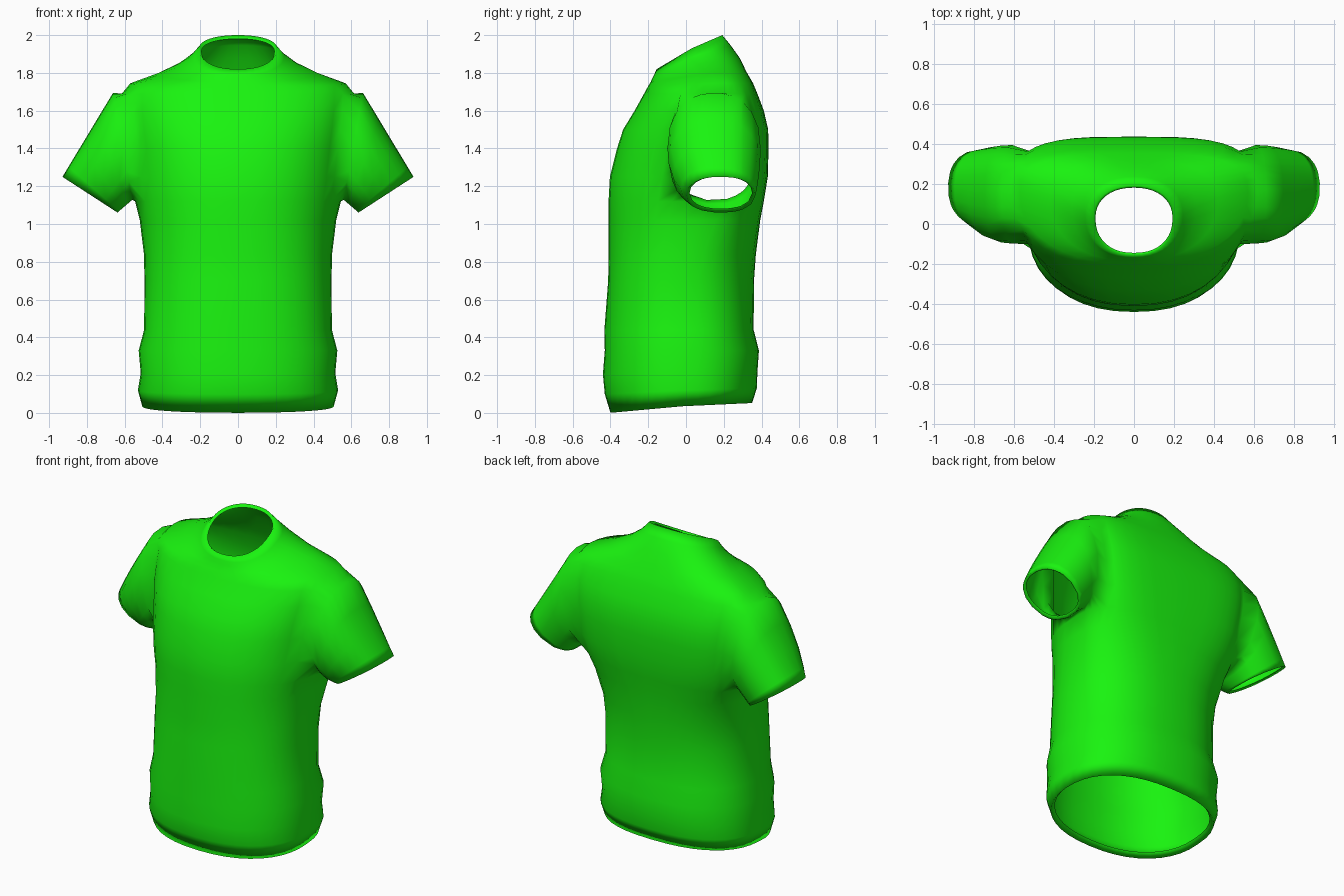
import bpy, bmesh
from math import sin, cos, atan2, pi, copysign

if "Cube" in bpy.data.objects:
    bpy.data.objects.remove(bpy.data.objects["Cube"])

N = 40          # columns round the body
C0, C1 = -3, 4  # columns spanned by each armhole

# body profile from hem to neck: height, half width, y front, y back
PROFILE = [
    (.035, .507, -.40, .35), (.12, .53, -.43, .375), (.21, .515, -.44, .378),
    (.33, .526, -.43, .386), (.44, .497, -.432, .358), (.70, .495, -.412, .36),
    (.84, .498, -.41, .37), (1.02, .52, -.41, .393), (1.12, .545, -.41, .412),
    (1.25, .566, -.403, .433), (1.40, .585, -.365, .437), (1.50, .60, -.333, .435),
    (1.60, .612, -.272, .412), (1.69, .615, -.222, .378), (1.745, .57, -.20, .355),
    (1.80, .42, -.187, .32), (1.85, .31, -.18, .285), (1.89, .245, -.17, .237),
    (1.93, .205, -.155, .192),
]


def smooth(a, b, v):
    t = min(1, max(0, (v - a) / (b - a)))
    return t * t * (3 - 2 * t)


def power(v, n):
    return copysign(abs(v) ** (2 / n), v)


def body_point(ring, k):
    z, hw, yf, yb = ring
    a = 2 * pi * k / N
    # the sides drift backwards at the shoulders, the back gets squarer there
    ys = .18 * smooth(.6, 1.4, z) - .13 * smooth(1.745, 1.93, z) - .02
    nb = 2.4 + 1.1 * smooth(.8, 1.4, z) - 1.3 * smooth(1.6, 1.9, z)
    # hem and neck are tilted, low at the front
    hem, neck = max(0, 1 - z / .25), smooth(1.69, 1.93, z)
    back = sin(a) > 0
    n = nb if back else 2.25
    c, s = power(cos(a), n), abs(power(sin(a), n))
    if back:
        return hw * c, ys + (yb - ys) * s, z + (.02 * hem + .07 * neck ** 3) * s
    return hw * c, ys + (yf - ys) * s, z - (.04 * hem + .11 * neck) * s


def skin(bm, a, b):
    for i in range(len(a)):
        j = (i + 1) % len(a)
        bm.faces.new((a[i], a[j], b[j], b[i]))


def turn_in(bm, ring, scale, shift):
    # cloth edge folded to the inside
    mid = sum((v.co for v in ring[1:]), ring[0].co.copy()) / len(ring)
    inner = []
    for v in ring:
        co = mid + (v.co - mid) * scale
        inner.append(bm.verts.new((co.x + shift[0], co.y, co.z + shift[1])))
    skin(bm, ring, inner)


bm = bmesh.new()
grid = [[bm.verts.new(body_point(r, k)) for k in range(N)] for r in PROFILE]
heights = [r[0] for r in PROFILE]
LOW, HIGH = heights.index(1.12), heights.index(1.69)

# body surface with an opening left at each side
hole = {c % N for c in range(C0, C1)} | {(N // 2 - c - 1) % N for c in range(C0, C1)}
for r in range(len(PROFILE) - 1):
    for k in range(N):
        if LOW <= r < HIGH and k in hole:
            continue
        j = (k + 1) % N
        bm.faces.new((grid[r][k], grid[r][j], grid[r + 1][j], grid[r + 1][k]))
turn_in(bm, grid[0], .95, (0, .03))
turn_in(bm, grid[-1], .94, (0, -.015))

# sleeves grown out of the armhole edges, narrowing to the cuff
for side in (1, -1):
    def at(r, c):
        return grid[r][(c if side > 0 else N // 2 - c) % N]
    loop = [at(LOW, c) for c in range(C0, C1)]
    loop += [at(r, C1) for r in range(LOW, HIGH)]
    loop += [at(HIGH, c) for c in range(C1, C0, -1)]
    loop += [at(r, C0) for r in range(HIGH, LOW, -1)]
    angles = [atan2((v.co.z - 1.405) / .285, (v.co.y - .14) / .23) for v in loop]
    for t in (0, .32, .62, .88, 1):
        top_x, top_z = .662 + .268 * t, 1.695 - .445 * t
        low_x, low_z = .56 + .077 * t, 1.125 - .065 * t
        yf, yb = -.098 + .098 * t ** 2.5, .395 - .027 * t * t
        ring = []
        for a in angles:
            c, s = power(cos(a), 2.2), power(sin(a), 2.2)
            ring.append(bm.verts.new((side * (top_x + low_x + (top_x - low_x) * s) / 2,
                                      (yf + yb + (yb - yf) * c) / 2,
                                      (top_z + low_z + (top_z - low_z) * s) / 2)))
        skin(bm, loop, ring)
        loop = ring
    turn_in(bm, loop, .9, (-side * .005, .01))

bmesh.ops.recalc_face_normals(bm, faces=bm.faces)
for f in bm.faces:
    f.smooth = True
mesh = bpy.data.meshes.new("shirt")
bm.to_mesh(mesh)
bm.free()

# bright green cloth
cloth = bpy.data.materials.new("green_cloth")
cloth.diffuse_color = (.01, .9, .005, 1)
cloth.use_nodes = True
cloth.node_tree.nodes["Principled BSDF"].inputs["Base Color"].default_value = cloth.diffuse_color
mesh.materials.append(cloth)
shirt = bpy.data.objects.new("shirt", mesh)
bpy.context.collection.objects.link(shirt)
